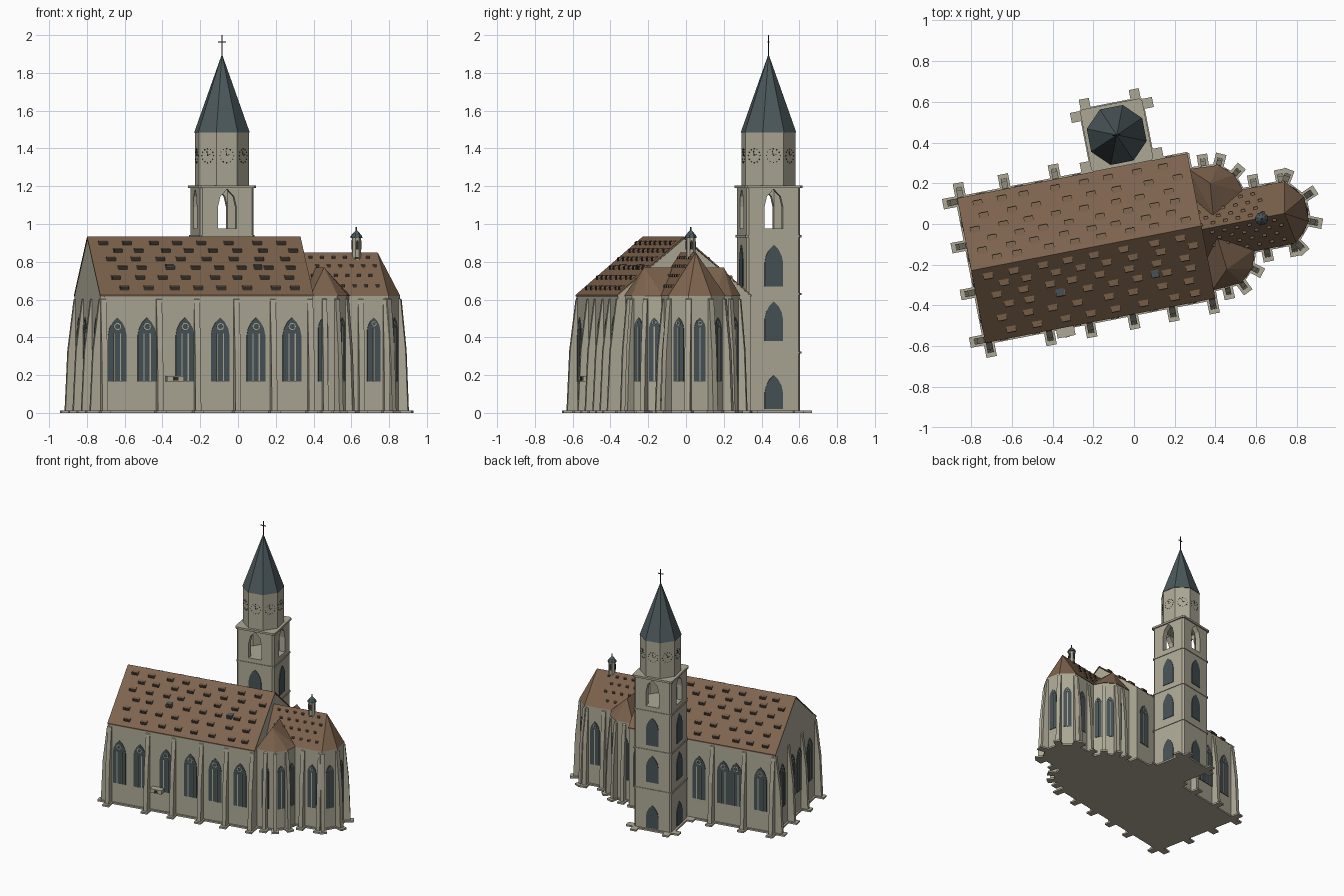
import bpy, bmesh, math, random
from mathutils import Vector, Matrix

if "Cube" in bpy.data.objects:
    bpy.data.objects.remove(bpy.data.objects["Cube"])

random.seed(4)
TURN = Matrix.Rotation(math.radians(11), 4, 'Z')   # whole church is turned in plan
AX = -0.09                                         # choir axis
EAVE = 0.62


def material(name, rgb):
    m = bpy.data.materials.new(name)
    m.diffuse_color = (*rgb, 1)
    m.use_nodes = True
    m.node_tree.nodes["Principled BSDF"].inputs["Base Color"].default_value = m.diffuse_color
    return m


STONE = material("pale stone", (0.42, 0.395, 0.305))
TILE = material("brown roof tile", (0.205, 0.125, 0.075))
SLATE = material("slate", (0.072, 0.098, 0.105))
GLASS = material("window glass", (0.062, 0.085, 0.09))
DARK = material("dark opening", (0.03, 0.025, 0.02))
parts = {}


def hull(name, mat, pts, frame=Matrix()):
    """Add a convex piece to the named part."""
    bm = parts.setdefault(name, (bmesh.new(), mat))[0]
    vs = [bm.verts.new(TURN @ frame @ Vector(p)) for p in pts]
    bmesh.ops.convex_hull(bm, input=vs)


def box(name, mat, x, y, z, frame=Matrix()):
    hull(name, mat, [(a, b, c) for a in x for b in y for c in z], frame)


def prism(name, mat, poly, z0, z1, frame=Matrix()):
    hull(name, mat, [(x, y, z) for x, y in poly for z in (z0, z1)], frame)


def slab(name, mat, outline, y0, y1, frame):
    """Outline in wall x/z, thickness outward."""
    hull(name, mat, [(x, y, z) for x, z in outline for y in (y0, y1)], frame)


def wall_frame(a, b):
    """x runs along the wall, y points outward, z up; walls run anticlockwise."""
    d = (Vector(b) - Vector(a)).normalized()
    return Matrix(((d.x, d.y, 0, a[0]), (d.y, -d.x, 0, a[1]), (0, 0, 1, 0), (0, 0, 0, 1)))


def ngon(cx, cy, r, n=8, start=math.pi / 8):
    return [(cx + r * math.cos(start + i * math.tau / n), cy + r * math.sin(start + i * math.tau / n))
            for i in range(n)]


def lancet(x, w, z0, z1):
    h = w / 2
    s = z1 - w * 0.95
    right = [(h, z0), (h, s), (h * 0.86, s + w * 0.36), (h * 0.5, s + w * 0.7)]
    return [(x + p, z) for p, z in right] + [(x - p, z) for p, z in right] + [(x, z1)]


def church_window(f, x, w, z0=0.165, z1=0.505):
    slab("windows", GLASS, lancet(x, w, z0, z1), -0.01, 0.004, f)
    n = 3 if w > 0.08 else 2
    top = z1 - w * 0.85
    for i in range(1, n):                            # mullions
        mx = x - w / 2 + i * w / n
        box("tracery", STONE, (mx - 0.003, mx + 0.003), (0, 0.008), (z0, top), f)
    r, zc = w * 0.2, z1 - w * 0.48                   # tracery ring
    for i in range(10):
        a, b = i * math.tau / 10, (i + 1) * math.tau / 10
        slab("tracery", STONE, [(x + k * math.cos(t), zc + k * math.sin(t))
                                for t in (a, b) for k in (r, r * 0.68)], 0, 0.008, f)


def buttress(f, x, depth=0.055, w=0.03):
    h = w / 2
    prof = [(-0.02, 0), (depth, 0), (depth * 0.72, 0.33), (0.006, 0.6), (-0.02, 0.615)]
    hull("buttresses", STONE, [(s, y, z) for y, z in prof for s in (x - h, x + h)], f)
    box("buttress_feet", STONE, (x - 0.026, x + 0.026), (-0.02, depth + 0.022), (0, 0.013), f)


def dress(a, b, windows=(), props=(), w=0.1, **kw):
    f = wall_frame(a, b)
    length = (Vector(b) - Vector(a)).length
    box("plinth", STONE, (-0.005, length + 0.005), (-0.02, 0.012), (0, 0.013), f)
    for x in windows:
        church_window(f, x, w)
    for x in props:
        buttress(f, x, **kw)


# Nave body with gables
U0, U1, V0, V1, VR, RIDGE = -0.825, 0.32, -0.43, 0.286, -0.072, 0.925
hull("nave_walls", STONE, [(u, v, z) for u in (U0, U1)
     for v, z in ((V0, 0), (V1, 0), (V0, EAVE), (V1, EAVE), (VR, RIDGE - 0.003))])
for v in (V0 - 0.004, V1 + 0.004):                   # roof slopes
    hull("nave_roof", TILE, [(u, y, z + d) for u in (U0 - 0.003, U1 + 0.003)
         for y, z in ((v, EAVE - 0.004), (VR, RIDGE)) for d in (0, 0.009)])

# Nave windows and buttresses
dress((U0, V0), (U1, V0), [u - U0 for u in (-0.735, -0.575, -0.37, -0.18, 0.013, 0.207)],
      [u - U0 for u in (-0.81, -0.51, -0.307, -0.092, 0.104, 0.305)])
dress((U1, V1), (U0, V1), [U1 - u for u in (0.235, -0.23, -0.42, -0.52, -0.71)],
      [U1 - u for u in (-0.81, -0.586, -0.335)])
dress((U0, V1), (U0, V0), [0.12, 0.295, 0.42, 0.6], [0.012, 0.232, 0.466, 0.704], w=0.095)
dress((U1, V0), (U1, AX))
dress((U1, AX), (U1, V1))
f = wall_frame((U0, V0), (U1, V0))
box("wall_box", STONE, (0.35, 0.44), (0, 0.05), (0.165, 0.195), f)
box("wall_box_opening", DARK, (0.385, 0.41), (0.045, 0.053), (0.171, 0.189), f)


def dormer(f, x, y, z, w, d, slope, lid=TILE, name="roof_hatches"):
    """Wedge hatch: lid in tile, front dark."""
    h = w / 2
    zf = z - slope * d
    hull(name, lid, [(s, q, r) for s in (x - h, x + h)
         for q, r in ((y, z), (y + d, z - d * 0.15), (y + d, zf), (y, z - 0.01))], f)
    box("hatch_openings", DARK, (x - h * 0.9, x + h * 0.9), (y + d - 0.002, y + d + 0.002),
        (zf + 0.001, z - d * 0.15 - 0.004), f)


# Rows of hatches on both nave slopes
SL = (RIDGE - EAVE) / (VR - V0)
for a, b in (((U0, VR), (U1, VR)), ((U1, VR), (U0, VR))):
    f = wall_frame(a, b)
    for r, z in enumerate((0.912, 0.872, 0.828, 0.782, 0.73, 0.675)):
        n = 8
        for i in range(n):
            x = 0.085 + i * 0.134 + (0.05 if r % 2 else 0) + random.uniform(-0.02, 0.02)
            dormer(f, x, (RIDGE + 0.009 - z) / SL, z, 0.048, 0.028, SL)
f = wall_frame((U0, VR), (U1, VR))
for u in (-0.42, 0.055):                             # two stone dormers
    dormer(f, u - U0, (RIDGE - 0.785) / SL, 0.79, 0.04, 0.04, SL, SLATE, "slate_dormers")

# Choir with three-sided apse
CR = 0.85
half = [(0.30, 0.15), (0.765, 0.15), (0.845, 0.06)]
choir = [(u, AX - v) for u, v in half] + [(u, AX + v) for u, v in reversed(half)]
prism("choir_walls", STONE, choir, 0, EAVE)
hull("choir_roof", TILE, [(u, AX + (v - AX) * 1.03, EAVE) for u, v in choir]
     + [(0.30, AX, CR), (0.735, AX, CR)])
for i in range(5):
    a, b = Vector(choir[i]), Vector(choir[i + 1])
    L = (b - a).length
    if i in (0, 4):
        far = (lambda t: t) if i == 0 else (lambda t: L - t)
        dress(a, b, [far(0.385)], [far(0.315), far(0.45)], w=0.07, depth=0.045)
    else:
        dress(a, b, [L / 2], w=0.062)
for s in (-1, 1):                                    # corner buttresses of the apse
    for (u, v), ang in zip(half[1:], (58, 22)):
        t = math.radians(ang)
        o, n = Vector((u, AX + s * v)), Vector((math.cos(t), s * math.sin(t)))
        buttress(wall_frame(o, o + Vector((-n.y, n.x))), 0, 0.045, 0.03)
for a, b in (((0.3, AX), (0.7, AX)), ((0.7, AX), (0.3, AX))):   # small choir hatches
    f = wall_frame(a, b)
    sl = (CR - EAVE) / 0.155
    for r, z in enumerate((0.83, 0.785, 0.735, 0.68)):
        for i in range(6):
            x = 0.07 + i * 0.062 + 0.03 * (r % 2)
            dormer(f, x, (CR + 0.004 - z) / sl, z, 0.02, 0.011, sl)

# Polygonal side chapels, one each side of the choir
for s in (-1, 1):
    pts = [(0.31, 0.30), (0.46, 0.29), (0.525, 0.23), (0.555, 0.14)]
    plan = [(u, AX + s * v) for u, v in pts]
    prism("chapel_walls", STONE, plan + [(0.31, AX + s * 0.1)], 0, EAVE)
    hull("chapel_roofs", TILE, [(u + 0.004, v + s * 0.004, EAVE) for u, v in plan]
         + [(0.31, AX + s * 0.1, EAVE), (0.405, AX + s * 0.215, 0.77), (0.39, AX + s * 0.06, 0.77)])
    if s > 0:
        plan.reverse()
    for a, b in zip(plan, plan[1:]):
        L = (Vector(b) - Vector(a)).length
        dress(a, b, [L / 2], w=0.055)
    for (u, v), ang in zip(pts[:3], (88, 65, 38)):
        t = math.radians(ang)
        o, n = Vector((max(u, 0.39) if ang == 88 else u, AX + s * v)), Vector((math.cos(t), s * math.sin(t)))
        buttress(wall_frame(o, o + Vector((-n.y, n.x))), 0, 0.04, 0.026)

# Ridge turret on the choir
TU, TV = 0.62, AX - 0.005
prism("ridge_turret", STONE, ngon(TU, TV, 0.025), 0.8, 0.925)
for i in range(4):
    t = i * math.pi / 2
    o, n = Vector((TU, TV)), Vector((math.cos(t), math.sin(t)))
    f = wall_frame(o, o + Vector((-n.y, n.x)))
    slab("turret_openings", DARK, lancet(0, 0.015, 0.865, 0.915), 0.02, 0.026, f)
rings = [(0.033, 0.925), (0.03, 0.937), (0.017, 0.953), (0.005, 0.965)]
for (r0, z0), (r1, z1) in zip(rings, rings[1:]):
    hull("turret_cap", SLATE, [(x, y, z0) for x, y in ngon(TU, TV, r0)]
         + [(x, y, z1) for x, y in ngon(TU, TV, r1)])
prism("turret_finial", SLATE, ngon(TU, TV, 0.004), 0.96, 0.985)

# Tower shaft
CU, CV, H = 0.0, 0.445, 0.145


def square(h, c=0.012):
    return [(CU + x * sx, CV + y * sy) for sx in (-1, 1) for sy in (-1, 1)
            for x, y in ((h, h - c), (h - c, h))]


prism("tower_shaft", STONE, square(H), 0, 0.975)
prism("tower_plinth", STONE, square(H + 0.015), 0, 0.013)
for z in (0.32, 0.63, 0.935):
    prism("tower_string_courses", STONE, square(H + 0.005), z - 0.006, z + 0.006)
prism("tower_cornice", STONE, square(H + 0.01), 1.19, 1.205)
for sx in (-1, 1):                                   # belfry corner piers
    for sy in (-1, 1):
        prism("belfry_piers", STONE, [(CU + sx * x, CV + sy * y) for x, y in
              ((0.05, 0.105), (0.05, H), (H - 0.012, H), (H, H - 0.012), (H, 0.05), (0.105, 0.05))],
              0.97, 1.2)
for i in range(4):
    t = i * math.pi / 2
    n = Vector((math.cos(t), math.sin(t)))
    o = Vector((CU, CV)) + n * H
    f = wall_frame(o, o + Vector((-n.y, n.x)))
    for s in (-1, 1):                                # pointed belfry arches
        slab("belfry_arches", STONE, [(s * 0.051, 1.085), (s * 0.051, 1.2), (s * 0.037, 1.145)], -0.04, 0, f)
        slab("belfry_arches", STONE, [(s * 0.051, 1.2), (s * 0.037, 1.145), (0, 1.185), (0, 1.2)], -0.04, 0, f)
        for d in ((-0.02, 0.06),):                   # projecting feet
            box("tower_feet", STONE, (s * 0.125 - 0.025, s * 0.125 + 0.025), d, (0, 0.013), f)
    for z0, z1 in ((0.02, 0.2), (0.38, 0.59), (0.67, 0.89)):
        slab("tower_windows", GLASS, lancet(0, 0.098, z0, z1), -0.01, 0.004, f)

# Octagon stage with clock markings
R = 0.146
prism("octagon_stage", STONE, ngon(CU, CV, R), 1.2, 1.49)
for i in range(8):
    t = i * math.pi / 4
    n = Vector((math.cos(t), math.sin(t)))
    o = Vector((CU, CV)) + n * R * math.cos(math.pi / 8)
    f = wall_frame(o, o + Vector((-n.y, n.x)))
    for k in range(12):
        x, z = 0.037 * math.cos(k * math.pi / 6), 1.362 + 0.037 * math.sin(k * math.pi / 6)
        slab("clock_marks", DARK, [(x - 0.004, z), (x + 0.004, z), (x, z - 0.004), (x, z + 0.004)], 0, 0.002, f)
    slab("clock_hands", DARK, [(-0.002, 1.36), (0.002, 1.36), (-0.007, 1.39), (-0.004, 1.39)], 0, 0.002, f)
    slab("clock_hands", DARK, [(0, 1.36), (0, 1.364), (0.018, 1.368), (0.018, 1.371)], 0, 0.002, f)

# Spire and cross
hull("spire", SLATE, [(x, y, 1.485) for x, y in ngon(CU, CV, 0.15)] + [(CU, CV, 1.9)])
box("cross", DARK, (CU - 0.0025, CU + 0.0025), (CV - 0.0025, CV + 0.0025), (1.885, 2.0))
box("cross", DARK, (CU - 0.02, CU + 0.02), (CV - 0.0025, CV + 0.0025), (1.962, 1.967))

for name, (bm, mat) in parts.items():
    bmesh.ops.recalc_face_normals(bm, faces=bm.faces)
    me = bpy.data.meshes.new(name)
    bm.to_mesh(me)
    bm.free()
    me.materials.append(mat)
    bpy.context.collection.objects.link(bpy.data.objects.new(name, me))
